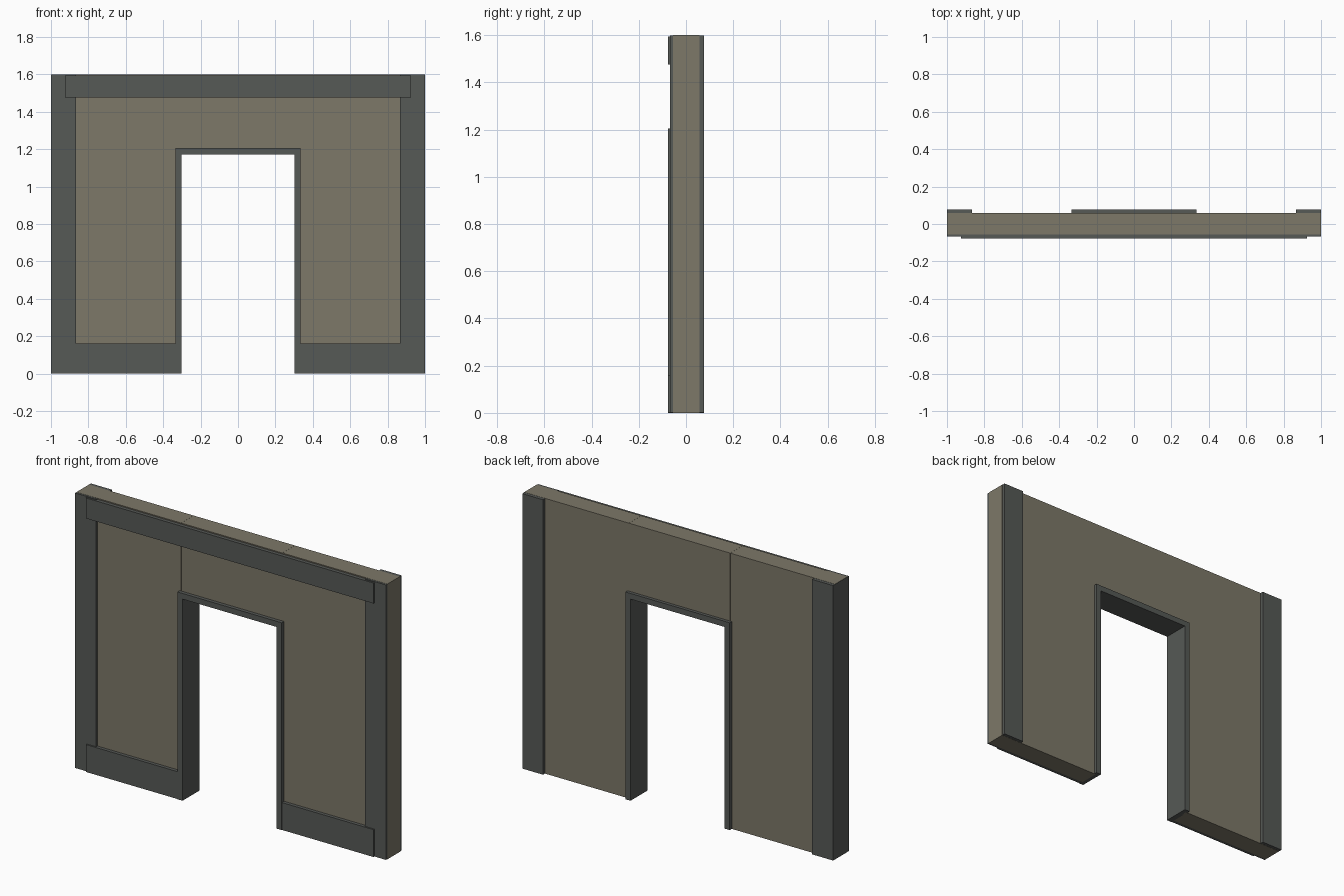
import bpy
import bmesh

if "Cube" in bpy.data.objects:
    bpy.data.objects.remove(bpy.data.objects["Cube"], do_unlink=True)


def make_material(name, color):
    mat = bpy.data.materials.new(name)
    mat.use_nodes = True
    mat.diffuse_color = color
    mat.node_tree.nodes["Principled BSDF"].inputs["Base Color"].default_value = color
    return mat


plaster = make_material("warm grey panel", (0.205, 0.188, 0.14, 1))
trim = make_material("dark grey trim", (0.093, 0.1, 0.093, 1))


def extrude_profile(name, points, y0, y1, mat):
    """Solid made from an x-z outline pushed from y0 to y1."""
    bm = bmesh.new()
    face = bm.faces.new([bm.verts.new((x, y0, z)) for x, z in points])
    moved = bmesh.ops.extrude_face_region(bm, geom=[face])["geom"]
    verts = [v for v in moved if isinstance(v, bmesh.types.BMVert)]
    bmesh.ops.translate(bm, vec=(0, y1 - y0, 0), verts=verts)
    bmesh.ops.recalc_face_normals(bm, faces=bm.faces)
    mesh = bpy.data.meshes.new(name)
    bm.to_mesh(mesh)
    bm.free()
    mesh.materials.append(mat)
    obj = bpy.data.objects.new(name, mesh)
    bpy.context.collection.objects.link(obj)
    return obj


def box(name, x, y, z, mat):
    outline = [(x[0], z[0]), (x[1], z[0]), (x[1], z[1]), (x[0], z[1])]
    return extrude_profile(name, outline, y[0], y[1], mat)


TOP = 1.6
FRONT, BACK = -0.077, 0.077      # outermost trim faces
WALL = (-0.056, 0.058)
POST_FRONT = -0.068
EPS = 0.001                      # keeps overlapping faces apart

# Wall panels: two sides and the piece over the doorway
box("left_wall_panel", (0.326, 1), WALL, (0, TOP), plaster)
box("right_wall_panel", (EPS - 1, -0.326), WALL, (0, TOP), plaster)
box("lintel_panel", (-0.325, 0.325), WALL, (1.18, TOP), plaster)

# Corner posts running through the wall
box("left_post", (0.865, 1 - EPS), (POST_FRONT, BACK), (EPS, TOP - EPS), trim)
box("right_post", (-1, -0.865), (POST_FRONT, BACK), (EPS, TOP - EPS), trim)

# Front rails
box("top_beam", (-0.925, 0.925), (FRONT, -0.05), (1.475, 1.594), trim)
for side, s in (("left", 1), ("right", -1)):
    box(side + "_base_board", sorted((s * 0.32, s * 0.925)),
        (FRONT + EPS, -0.05), (EPS, 0.16), trim)

# Door frame as one arch-shaped solid lining the opening
half = [(0.303, 0), (0.335, 0), (0.335, 1.205)]
arch = half + [(-x, z) for x, z in reversed(half)] + [(-0.303, 1.172), (0.303, 1.172)]
extrude_profile("door_frame", arch, FRONT, BACK, trim)
